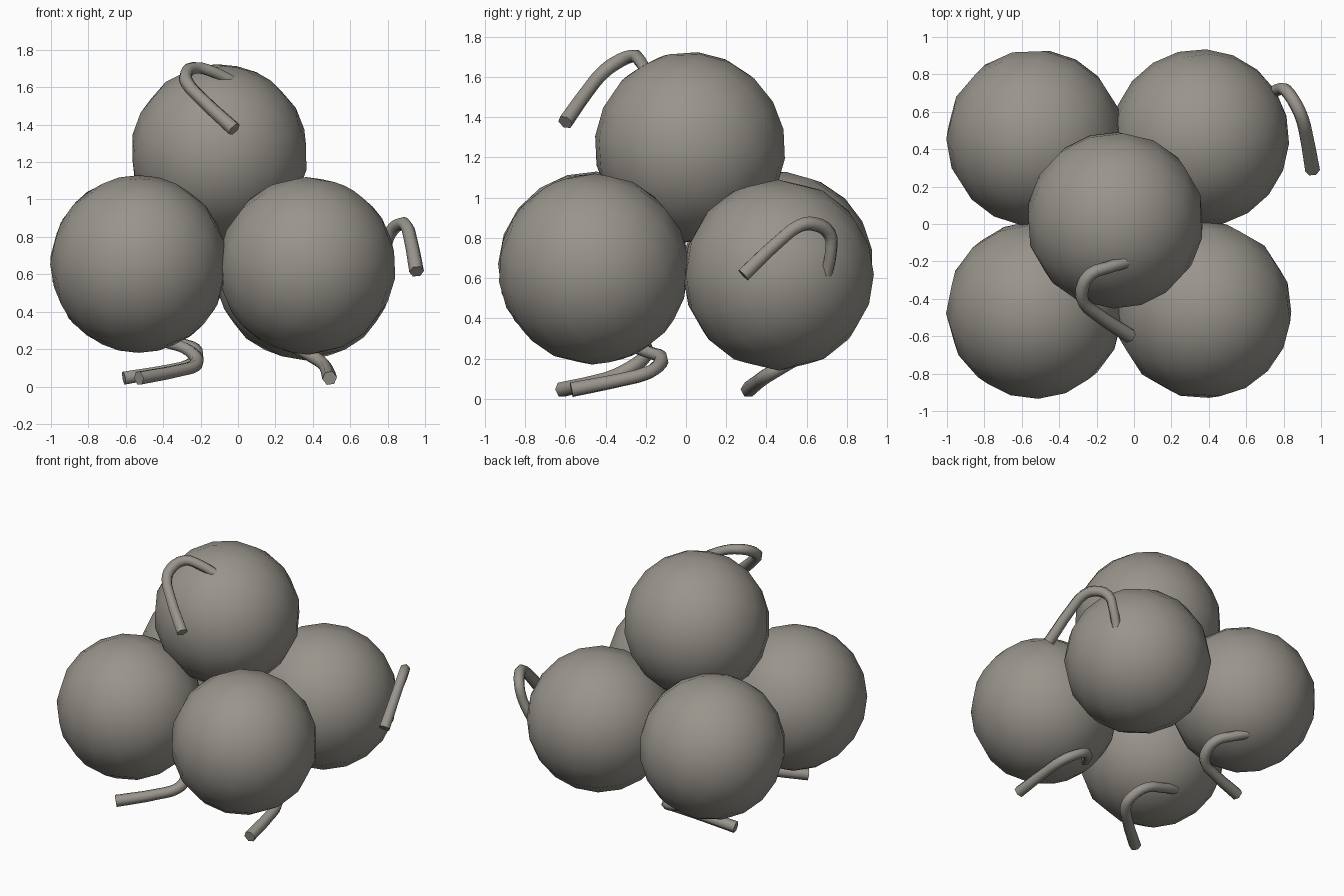
import bpy
from mathutils import Vector

if "Cube" in bpy.data.objects:
    bpy.data.objects.remove(bpy.data.objects["Cube"])

# One flat warm-grey material for everything
stone = bpy.data.materials.new("warm_grey")
stone.diffuse_color = (0.32, 0.30, 0.265, 1)
stone.use_nodes = True
stone.node_tree.nodes["Principled BSDF"].inputs["Base Color"].default_value = stone.diffuse_color

RADIUS = 0.475

# fruit name: ball centre, stem root, stem bend, stem tip
FRUITS = {
    "top": ((-0.10, 0.02, 1.25), (-0.03, -0.21, 1.65), (-0.28, -0.35, 1.67), (-0.02, -0.60, 1.375)),
    "front_left": ((-0.53, -0.46, 0.655), (-0.54, -0.20, 0.27), (-0.22, -0.28, 0.15), (-0.53, -0.62, 0.045)),
    "front_right": ((0.37, -0.46, 0.645), (0.17, -0.27, 0.25), (0.40, -0.14, 0.16), (0.49, -0.57, 0.045)),
    "back_left": ((-0.53, 0.46, 0.655), (-0.42, 0.67, 0.26), (-0.22, 0.46, 0.15), (-0.61, 0.31, 0.045)),
    "back_right": ((0.355, 0.46, 0.615), (0.75, 0.71, 0.62), (0.865, 0.64, 0.87), (0.955, 0.285, 0.615)),
}

# Shared flat hook shape: weights of (bend - root), (tip - root), thickness
HOOK = [(0, 0, 0.9), (0.45, -0.10, 0.9), (0.80, -0.14, 0.95), (1.0, 0.02, 1.0),
        (0.96, 0.19, 1.0), (0.69, 0.45, 1.0), (0, 1, 1.1)]


def finish(obj, name, angle):
    obj.name = name
    obj.data.materials.clear()
    obj.data.materials.append(stone)
    bpy.ops.object.select_all(action='DESELECT')
    obj.select_set(True)
    bpy.context.view_layer.objects.active = obj
    bpy.ops.object.shade_smooth_by_angle(angle=angle)


def make_ball(name, centre, root):
    # low-sided smooth ball with its pole turned to the stem root
    bpy.ops.mesh.primitive_uv_sphere_add(segments=16, ring_count=10, radius=RADIUS, location=centre)
    ball = bpy.context.object
    ball.rotation_euler = (root - centre).to_track_quat('Z', 'Y').to_euler()
    finish(ball, name, 1.0)


def make_stem(name, centre, root, bend, tip):
    # six-sided hooked tube, root sunk a little into the ball
    curve = bpy.data.curves.new(name, 'CURVE')
    curve.dimensions = '3D'
    curve.fill_mode = 'FULL'
    curve.bevel_depth = 0.036
    curve.bevel_resolution = 1
    curve.resolution_u = 3
    curve.use_fill_caps = True
    spline = curve.splines.new('BEZIER')
    spline.bezier_points.add(len(HOOK) - 1)
    for point, (a, b, size) in zip(spline.bezier_points, HOOK):
        point.co = root + a * (bend - root) + b * (tip - root)
        point.handle_left_type = point.handle_right_type = 'AUTO'
        point.radius = size
    spline.bezier_points[0].co += (centre - root).normalized() * 0.02
    stem = bpy.data.objects.new(name, curve)
    bpy.context.collection.objects.link(stem)
    bpy.ops.object.select_all(action='DESELECT')
    stem.select_set(True)
    bpy.context.view_layer.objects.active = stem
    bpy.ops.object.convert(target='MESH')
    finish(bpy.context.object, name, 1.2)


# Four balls below, one on top, each with a hooked stem
for label, data in FRUITS.items():
    centre, root, bend, tip = (Vector(v) for v in data)
    make_ball(label + "_ball", centre, root)
    make_stem(label + "_stem", centre, root, bend, tip)
